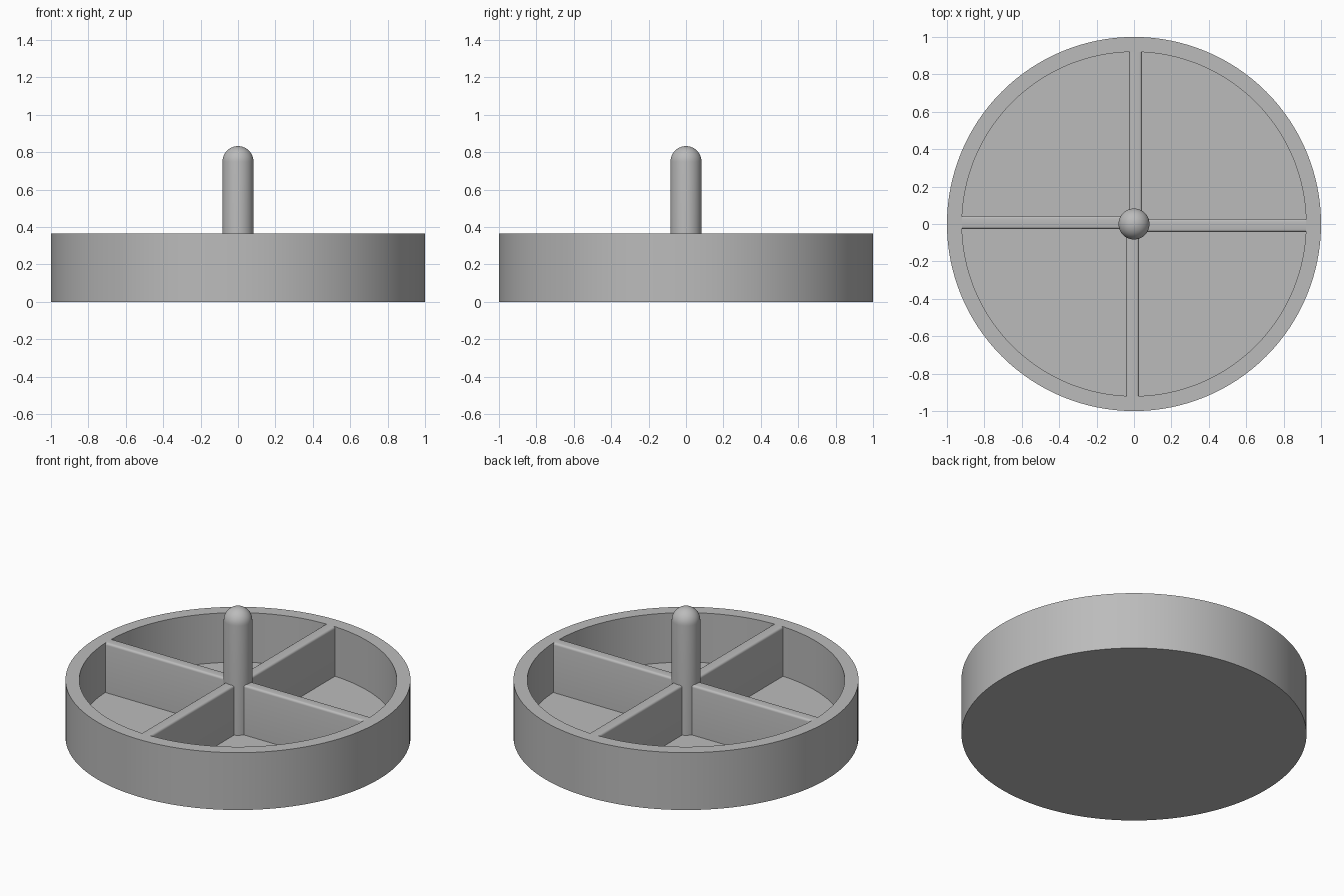
import bpy, bmesh, math
from mathutils import Matrix, Vector

if "Cube" in bpy.data.objects:
    bpy.data.objects.remove(bpy.data.objects["Cube"])

R, R_IN, H, FLOOR = 1.0, 0.92, 0.367, 0.05
POST_R, POST_TOP = 0.083, 0.833

grey = bpy.data.materials.new("plain grey")
grey.diffuse_color = (0.5, 0.5, 0.5, 1)
grey.use_nodes = True
grey.node_tree.nodes["Principled BSDF"].inputs["Base Color"].default_value = grey.diffuse_color


def add_object(name, bm):
    bmesh.ops.remove_doubles(bm, verts=bm.verts, dist=1e-5)
    bmesh.ops.recalc_face_normals(bm, faces=bm.faces)
    me = bpy.data.meshes.new(name)
    bm.to_mesh(me)
    bm.free()
    me.materials.append(grey)
    ob = bpy.data.objects.new(name, me)
    bpy.context.collection.objects.link(ob)
    bpy.ops.object.select_all(action='DESELECT')
    ob.select_set(True)
    bpy.context.view_layer.objects.active = ob
    bpy.ops.object.shade_smooth_by_angle(angle=math.radians(35))
    return ob


def lathe(name, profile, steps):
    bm = bmesh.new()
    vs = [bm.verts.new((r, 0, z)) for r, z in profile]
    es = [bm.edges.new(p) for p in zip(vs, vs[1:])]
    bmesh.ops.spin(bm, geom=vs + es, cent=(0, 0, 0), axis=(0, 0, 1),
                   angle=math.tau, steps=steps)
    return add_object(name, bm)


# Round tray with floor and rim
lathe("tray", [(0, 0), (R, 0), (R, H), (R_IN, H), (R_IN, FLOOR), (0, FLOOR)], 128)

# Centre post with domed top
dome = [(POST_R * math.cos(a), POST_TOP - POST_R + POST_R * math.sin(a))
        for a in (math.pi / 2 * i / 10 for i in range(10))]
lathe("centre_post", [(0, FLOOR), (POST_R, FLOOR)] + dome + [(0, POST_TOP)], 48)

# Four dividers in a slight pinwheel, softened along their top edges
WIDTH, OFFSET, LENGTH = 0.07, 0.008, 0.93
for i in range(4):
    bm = bmesh.new()
    bmesh.ops.create_cube(bm, size=1, matrix=Matrix.Translation(
        (LENGTH / 2, -OFFSET, (FLOOR + H) / 2))
        @ Matrix.Diagonal((LENGTH, WIDTH, H - FLOOR, 1)))
    top = [e for e in bm.edges if all(v.co.z > H - 0.01 for v in e.verts)
           and abs(e.verts[0].co.x - e.verts[1].co.x) > 0.5]
    bmesh.ops.bevel(bm, geom=top, offset=0.014, segments=4, profile=0.5,
                    affect='EDGES')
    bmesh.ops.rotate(bm, verts=bm.verts, cent=Vector((0, 0, 0)),
                     matrix=Matrix.Rotation(i * math.pi / 2, 3, 'Z'))
    add_object(f"divider_{i + 1}", bm)
